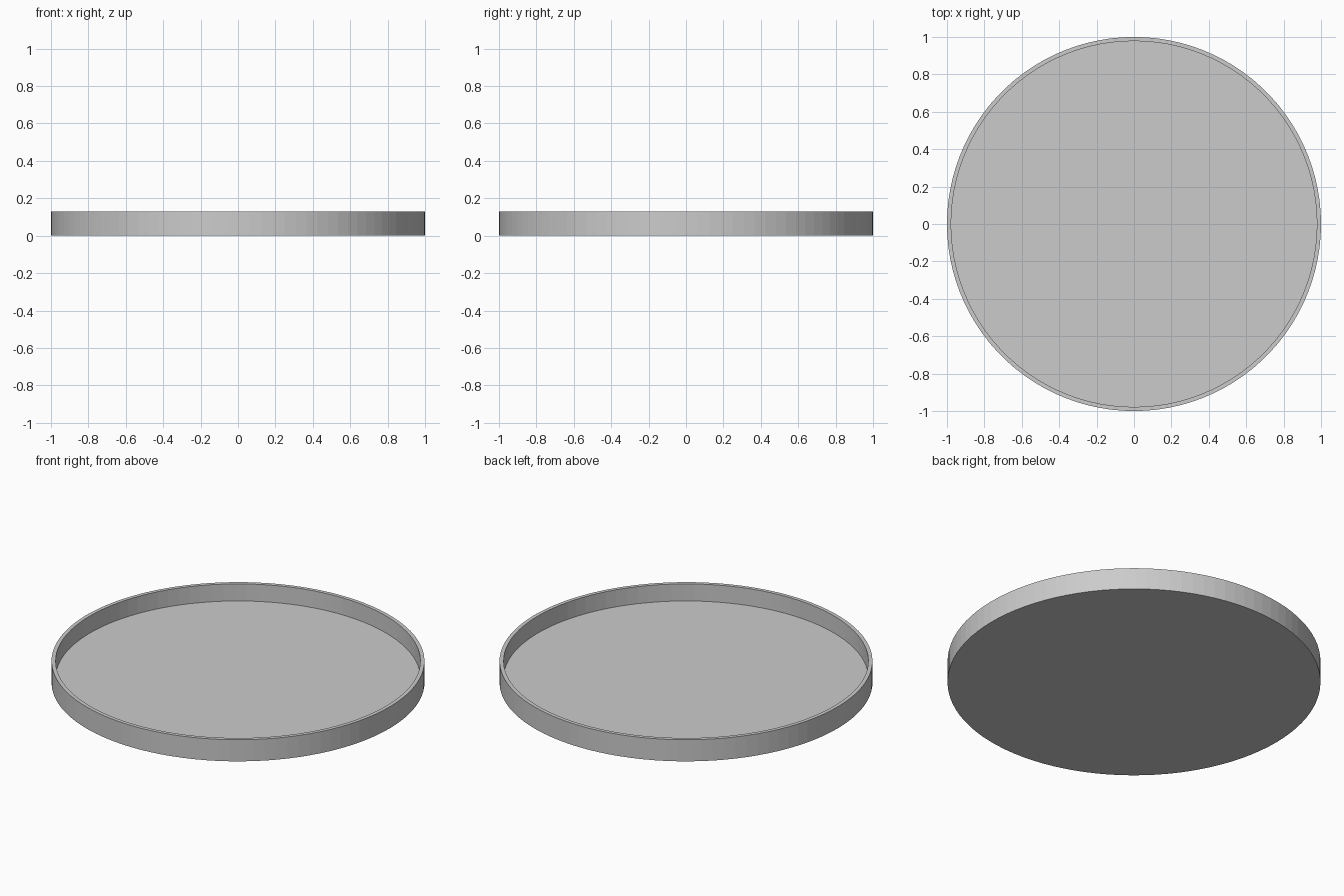
import bpy, bmesh, math

if "Cube" in bpy.data.objects:
    bpy.data.objects.remove(bpy.data.objects["Cube"])

SIDES = 100
HEIGHT = 0.128
FLOOR = 0.027
OUTER, INNER = 1.0, 0.978


def ring(bm, radius, z):
    return [bm.verts.new((radius * math.cos(2 * math.pi * i / SIDES),
                          radius * math.sin(2 * math.pi * i / SIDES), z))
            for i in range(SIDES)]


# Round tray: outer wall, flat rim, inner wall, closed floor and underside
bm = bmesh.new()
profile = [(OUTER, 0), (OUTER, HEIGHT), (INNER, HEIGHT), (INNER, FLOOR)]
rings = [ring(bm, r, z) for r, z in profile]
for a, b in zip(rings, rings[1:]):
    for i in range(SIDES):
        j = (i + 1) % SIDES
        bm.faces.new((a[i], a[j], b[j], b[i]))
bm.faces.new(rings[0][::-1])
bm.faces.new(rings[-1])
bmesh.ops.recalc_face_normals(bm, faces=bm.faces)

mesh = bpy.data.meshes.new("round_tray")
bm.to_mesh(mesh)
bm.free()
tray = bpy.data.objects.new("round_tray", mesh)
bpy.context.collection.objects.link(tray)
